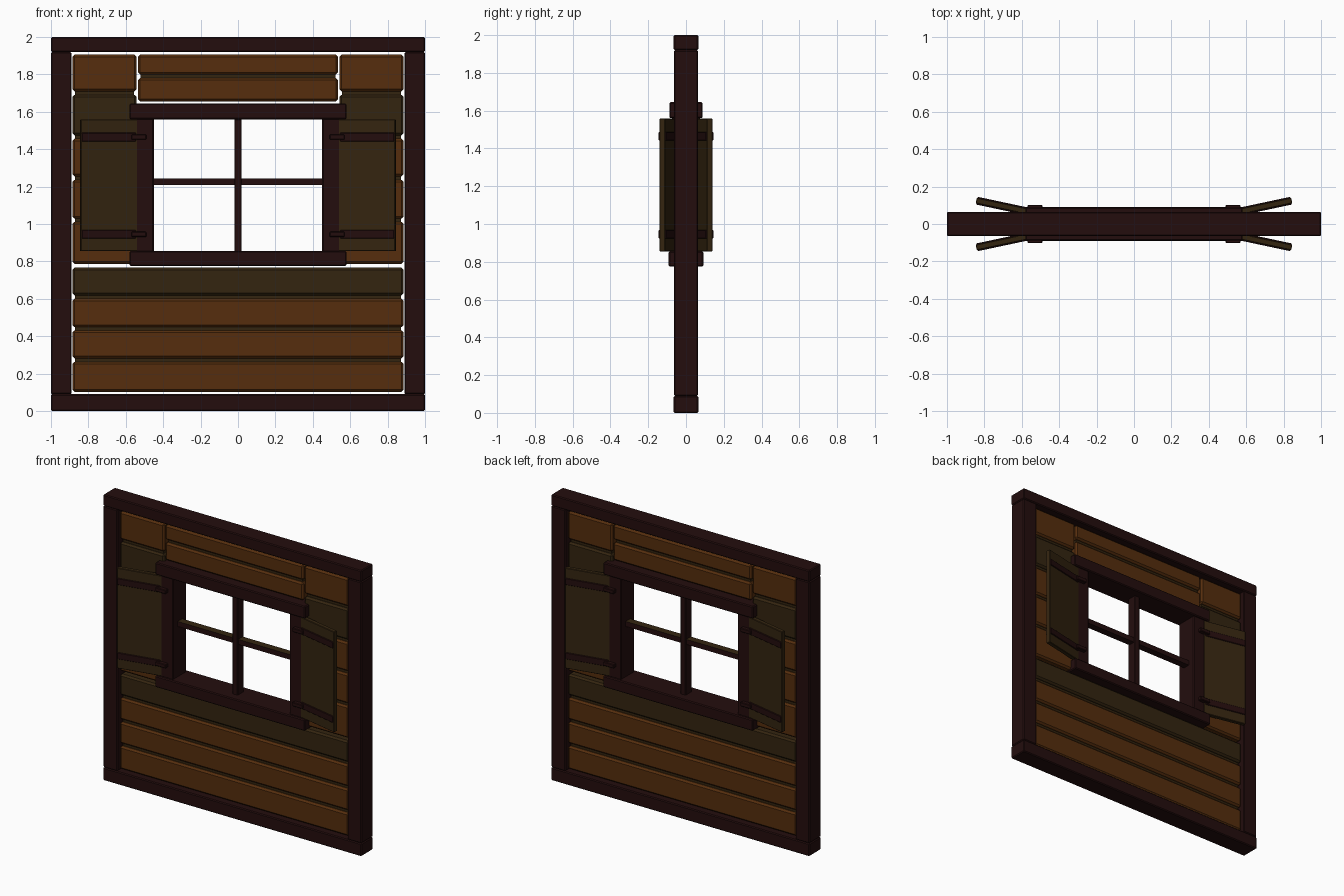
import bpy, math
from mathutils import Matrix, Vector

cube = bpy.data.objects.get("Cube")
if cube:
    bpy.data.objects.remove(cube, do_unlink=True)


def material(name, rgb):
    m = bpy.data.materials.new(name)
    m.use_nodes = True
    m.diffuse_color = (*rgb, 1)
    m.node_tree.nodes["Principled BSDF"].inputs["Base Color"].default_value = (*rgb, 1)
    return m


DARK = material("dark timber", (0.017, 0.004, 0.004))
PLANK = material("warm plank", (0.092, 0.027, 0.004))
OLIVE = material("weathered wood", (0.034, 0.018, 0.005))


def box(name, x, y, z, mat, bevel=0.006, turn=None):
    """Bevelled box from three (low, high) ranges, with an optional transform."""
    size = [b - a for a, b in (x, y, z)]
    centre = Vector([(a + b) / 2 for a, b in (x, y, z)])
    bpy.ops.mesh.primitive_cube_add(size=1)
    ob = bpy.context.object
    ob.name = name
    ob.data.transform(Matrix.Translation(centre) @ Matrix.Diagonal((*size, 1)))
    if turn:
        ob.matrix_world = turn
    ob.data.materials.append(mat)
    if bevel:
        mod = ob.modifiers.new("worn edges", "BEVEL")
        mod.width = bevel
        mod.segments = 1
    return ob


def span(half):
    return (-half, half)


def side_range(sign, a, b):
    return tuple(sorted((sign * a, sign * b)))


# Outer frame
box("bottom_beam", span(1), span(0.065), (0, 0.09), DARK)
box("top_beam", span(1), span(0.065), (1.92, 2), DARK)
for s, side in ((1, "left"), (-1, "right")):
    box(side + "_post", side_range(s, 0.89, 1), span(0.063), (0.09, 1.92), DARK)


def planks(name, x, levels, olive=()):
    """Stacked planks between successive levels, with dark strips in the joints."""
    for i, (lo, hi) in enumerate(zip(levels, levels[1:])):
        box(f"{name}_plank_{i + 1}", x, span(0.045), (lo + 0.009, hi - 0.009),
            OLIVE if i in olive else PLANK, 0.012)
    for i, z in enumerate(levels[1:-1]):
        box(f"{name}_joint_{i + 1}", (x[0] + 0.015, x[1] - 0.015), span(0.028),
            (z - 0.016, z + 0.016), OLIVE, 0)


# Wall boards
planks("lower", span(0.886), [0.093, 0.272, 0.44, 0.61, 0.776], olive=(3,))
planks("upper", span(0.535), [1.647, 1.79, 1.914])
for s, side in ((1, "left"), (-1, "right")):
    planks(side + "_side", side_range(s, 0.542, 0.886),
           [0.778, 1.02, 1.245, 1.465, 1.70, 1.914], olive=(3,))

# Window surround
box("window_lintel", span(0.58), span(0.088), (1.56, 1.645), DARK)
box("window_sill", span(0.58), span(0.092), (0.775, 0.855), DARK)
for s, side in ((1, "left"), (-1, "right")):
    box(side + "_jamb", side_range(s, 0.45, 0.545), span(0.075), (0.85, 1.565), DARK)

# Glazing bars
box("vertical_bar", span(0.02), span(0.033), (0.85, 1.56), DARK, 0.003)
bar = box("horizontal_bar", span(0.45), span(0.025), (1.208, 1.243), DARK, 0)
bar.data.materials.append(OLIVE)
for p in bar.data.polygons:
    if p.normal.z > 0.5:
        p.material_index = 1

# Open shutters on both faces, each hinged at the jamb
ANGLE = math.radians(12)
for sx, side in ((1, "left"), (-1, "right")):
    for sy, face in ((1, "back"), (-1, "front")):
        label = f"{face}_{side}"
        turn = (Matrix.Translation((sx * 0.54, sy * 0.061, 0))
                @ Matrix.Rotation(sx * sy * ANGLE, 4, "Z"))
        box(label + "_shutter", side_range(sx, 0, 0.31), span(0.015),
            (0.855, 1.558), OLIVE, 0.003, turn)
        for z, level in ((0.945, "lower"), (1.465, "upper")):
            box(f"{label}_{level}_strap", side_range(sx, 0.01, 0.306), span(0.021),
                (z - 0.023, z + 0.023), DARK, 0.003, turn)
            box(f"{label}_{level}_hinge", side_range(sx, 0.49, 0.57),
                side_range(sy, 0.06, 0.102), (z - 0.014, z + 0.014), DARK, 0.004)
